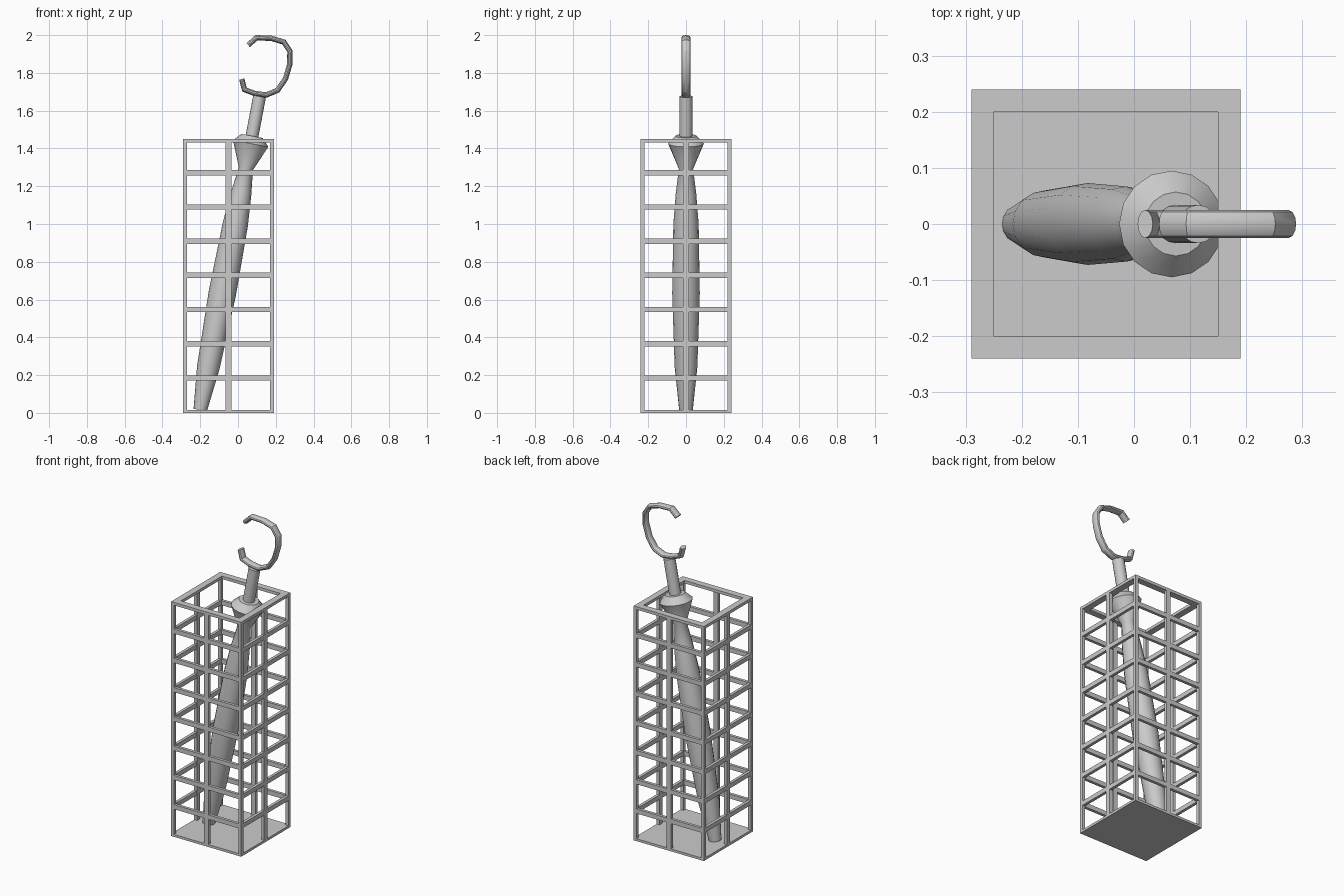
import bpy, bmesh, math
from mathutils import Vector, Matrix

if "Cube" in bpy.data.objects:
    bpy.data.objects.remove(bpy.data.objects["Cube"])

CX, H, S = -0.05, 1.45, 0.24        # stand centre in x, height, half width


def finish(name, bm, smooth=False):
    bmesh.ops.recalc_face_normals(bm, faces=bm.faces)
    me = bpy.data.meshes.new(name)
    bm.to_mesh(me)
    bm.free()
    ob = bpy.data.objects.new(name, me)
    bpy.context.collection.objects.link(ob)
    if smooth:
        bpy.ops.object.select_all(action='DESELECT')
        ob.select_set(True)
        bpy.context.view_layer.objects.active = ob
        bpy.ops.object.shade_smooth_by_angle(angle=math.radians(30))
    return ob


def add_box(bm, x0, x1, y0, y1, z0, z1):
    m = Matrix.Translation(((x0 + x1) / 2, (y0 + y1) / 2, (z0 + z1) / 2)) \
        @ Matrix.Diagonal((x1 - x0, y1 - y0, z1 - z0, 1))
    bmesh.ops.create_cube(bm, size=1, matrix=m)


def add_frame(bm, width, z0, z1):
    # square ring with its outer edge on the stand's outline
    i = S - width
    for s in (-1, 1):
        a, b = sorted((s * i, s * S))
        add_box(bm, CX - S, CX + S, a, b, z0, z1)
        add_box(bm, CX + a, CX + b, -i, i, z0, z1)


def skin(bm, rings):
    vs = [[bm.verts.new(p) for p in r] for r in rings]
    n = len(vs[0])
    for a, b in zip(vs, vs[1:]):
        for k in range(n):
            bm.faces.new((a[k], a[(k + 1) % n], b[(k + 1) % n], b[k]))
    bm.faces.new(vs[0])
    bm.faces.new(vs[-1])


# base plate
bm = bmesh.new()
add_box(bm, CX - S, CX + S, -S, S, 0, 0.015)
finish("base_plate", bm)

# top rim
bm = bmesh.new()
add_frame(bm, 0.04, H - 0.018, H)
finish("top_rim", bm)

# horizontal rails
bm = bmesh.new()
for k in range(1, 8):
    z = 0.004 + 0.181 * k
    add_frame(bm, 0.018, z - 0.014, z + 0.014)
finish("rails", bm)

# corner and middle posts
bm = bmesh.new()
T, W = 0.02, 0.015
for sx in (-1, 1):
    for sy in (-1, 1):
        x, y = sorted((sx * S, sx * (S - T))), sorted((sy * S, sy * (S - T)))
        add_box(bm, CX + x[0], CX + x[1], *y, 0.015, H - 0.018)
    a, b = sorted((sx * S, sx * (S - T)))
    add_box(bm, CX + a, CX + b, -W, W, 0.015, H - 0.018)
    add_box(bm, CX - W, CX + W, a, b, 0.015, H - 0.018)
finish("posts", bm)

# leaning umbrella: lathed profiles along a tilted axis
tip, top = Vector((-0.2, 0, 0.015)), Vector((0.115, 0, 1.68))
axis = (top - tip).normalized()
side = Vector((axis.z, 0, -axis.x))
up_y = Vector((0, 1, 0))


def lathe(name, profile, n=16):
    bm = bmesh.new()
    rings = []
    for t, r in profile:
        rings.append([tip + axis * t + (side * math.cos(a) + up_y * math.sin(a)) * r
                      for a in (2 * math.pi * k / n for k in range(n))])
    skin(bm, rings)
    return finish(name, bm, True)


lathe("umbrella_canopy", [(0, 0.036), (0.23, 0.06), (0.63, 0.073), (1.0, 0.067),
                          (1.17, 0.054), (1.30, 0.038), (1.436, 0.095), (1.477, 0.057)])
lathe("umbrella_shaft", [(1.46, 0.034), (1.69, 0.034)])

# flattened hook handle
path = [(.02, 1.767), (.034, 1.712), (.085, 1.692), (.15, 1.683), (.21, 1.708),
        (.252, 1.77), (.274, 1.845), (.275, 1.915), (.243, 1.963), (.177, 1.983),
        (.098, 1.986), (.054, 1.947)]
pts = [Vector((x, 0, z)) for x, z in path]
rings = []
for i, p in enumerate(pts):
    d0 = (p - pts[max(i - 1, 0)]).normalized()
    d1 = (pts[min(i + 1, len(pts) - 1)] - p).normalized()
    d = (d0 + d1).normalized()
    n = Vector((d.z, 0, -d.x))
    miter = 1 / max(d.dot(d1 if d1.length else d0), 0.6)
    rings.append([p + n * (0.014 * miter * math.cos(a)) + up_y * (0.025 * math.sin(a))
                  for a in (2 * math.pi * k / 12 for k in range(12))])
bm = bmesh.new()
skin(bm, rings)
finish("umbrella_handle", bm, True)
